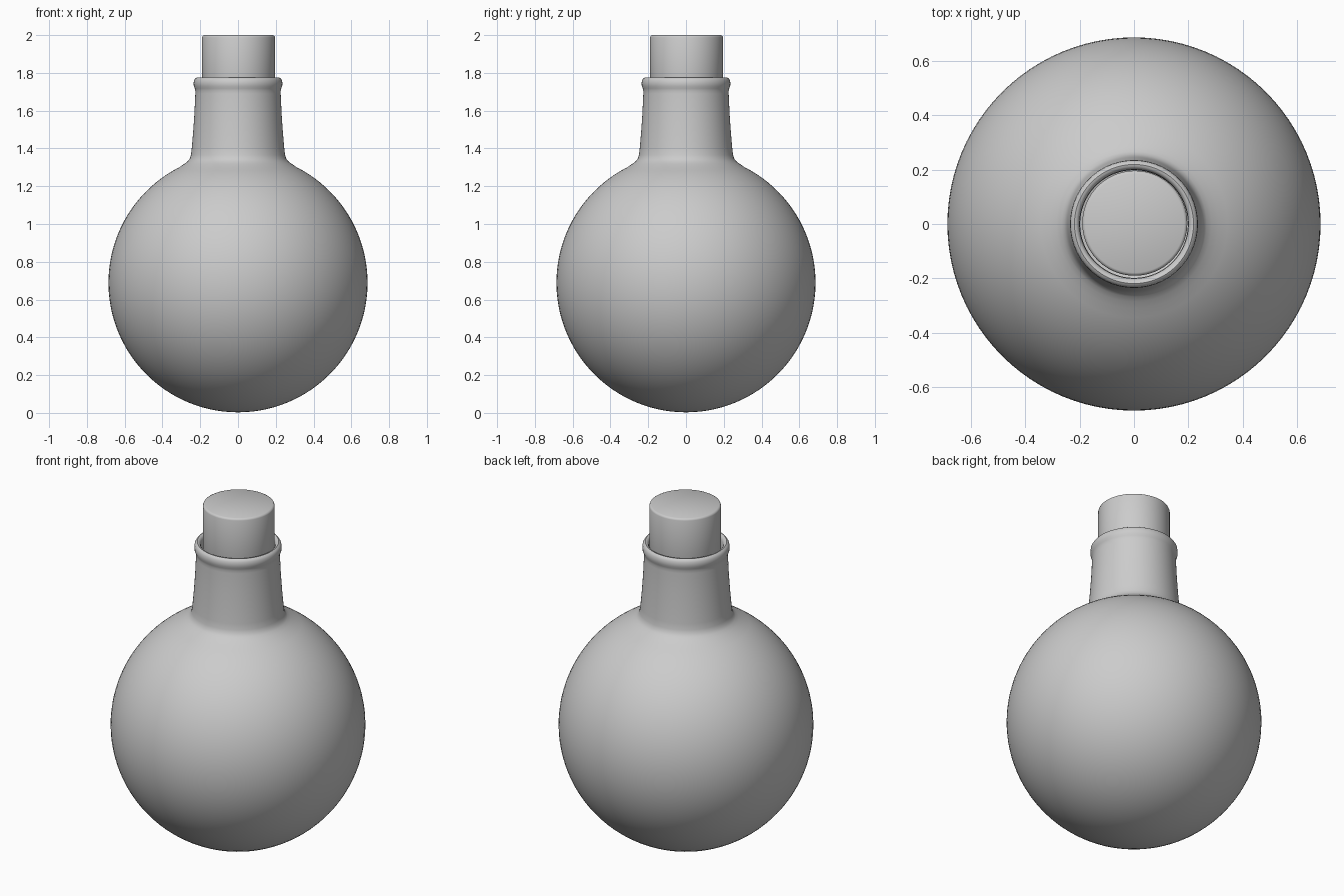
import bpy, bmesh
from math import sin, cos, pi, radians, asin

if "Cube" in bpy.data.objects:
    bpy.data.objects.remove(bpy.data.objects["Cube"])

SEGS = 96


def lathe(name, profile, angle=40, centre=(0, 0)):
    """Revolve an (r, z) profile around the z axis."""
    bm = bmesh.new()
    verts = [bm.verts.new((r, 0, z)) for r, z in profile]
    edges = [bm.edges.new(pair) for pair in zip(verts, verts[1:])]
    bmesh.ops.spin(bm, geom=verts + edges, cent=(0, 0, 0), axis=(0, 0, 1),
                   angle=2 * pi, steps=SEGS, use_duplicate=False)
    bmesh.ops.remove_doubles(bm, verts=bm.verts, dist=0.0005)
    bmesh.ops.recalc_face_normals(bm, faces=bm.faces)
    mesh = bpy.data.meshes.new(name)
    bm.to_mesh(mesh)
    bm.free()
    obj = bpy.data.objects.new(name, mesh)
    bpy.context.collection.objects.link(obj)
    obj.location = (*centre, 0)
    bpy.ops.object.select_all(action='DESELECT')
    obj.select_set(True)
    bpy.context.view_layer.objects.active = obj
    bpy.ops.object.shade_smooth_by_angle(angle=radians(angle))
    return obj


def ball(radius, z, opening, steps=48):
    """Arc from the bottom pole up to the given opening radius."""
    end = pi - asin(opening / radius)
    return [(radius * sin(end * i / steps), z - radius * cos(end * i / steps))
            for i in range(steps + 1)]


# Flask: round body, flared neck and rolled lip, hollow inside
outer = ball(0.686, 0.689, 0.31)
neck = [(0.285, 1.318), (0.267, 1.331), (0.256, 1.345), (0.249, 1.365),
        (0.245, 1.40), (0.238, 1.48), (0.231, 1.58), (0.226, 1.69)]
lip = [(0.226, 1.705), (0.229, 1.718), (0.234, 1.73), (0.235, 1.745),
       (0.233, 1.76), (0.227, 1.77), (0.219, 1.775), (0.211, 1.773),
       (0.204, 1.766), (0.200, 1.755)]
bore = [(0.198, 1.70), (0.198, 1.50), (0.205, 1.36), (0.215, 1.32)]
inner = ball(0.646, 0.689, 0.24)[::-1]
lathe("flask", outer + neck + lip + bore + inner)

# Stopper: cork with a small rounded edge, pushed into the neck
r = 0.193
lathe("stopper", [(0, 1.50), (r - 0.005, 1.50), (r, 1.505), (r, 1.988),
                  (r - 0.003, 1.996), (r - 0.011, 2.0), (0, 2.0)],
      angle=50, centre=(0.003, 0.003))
